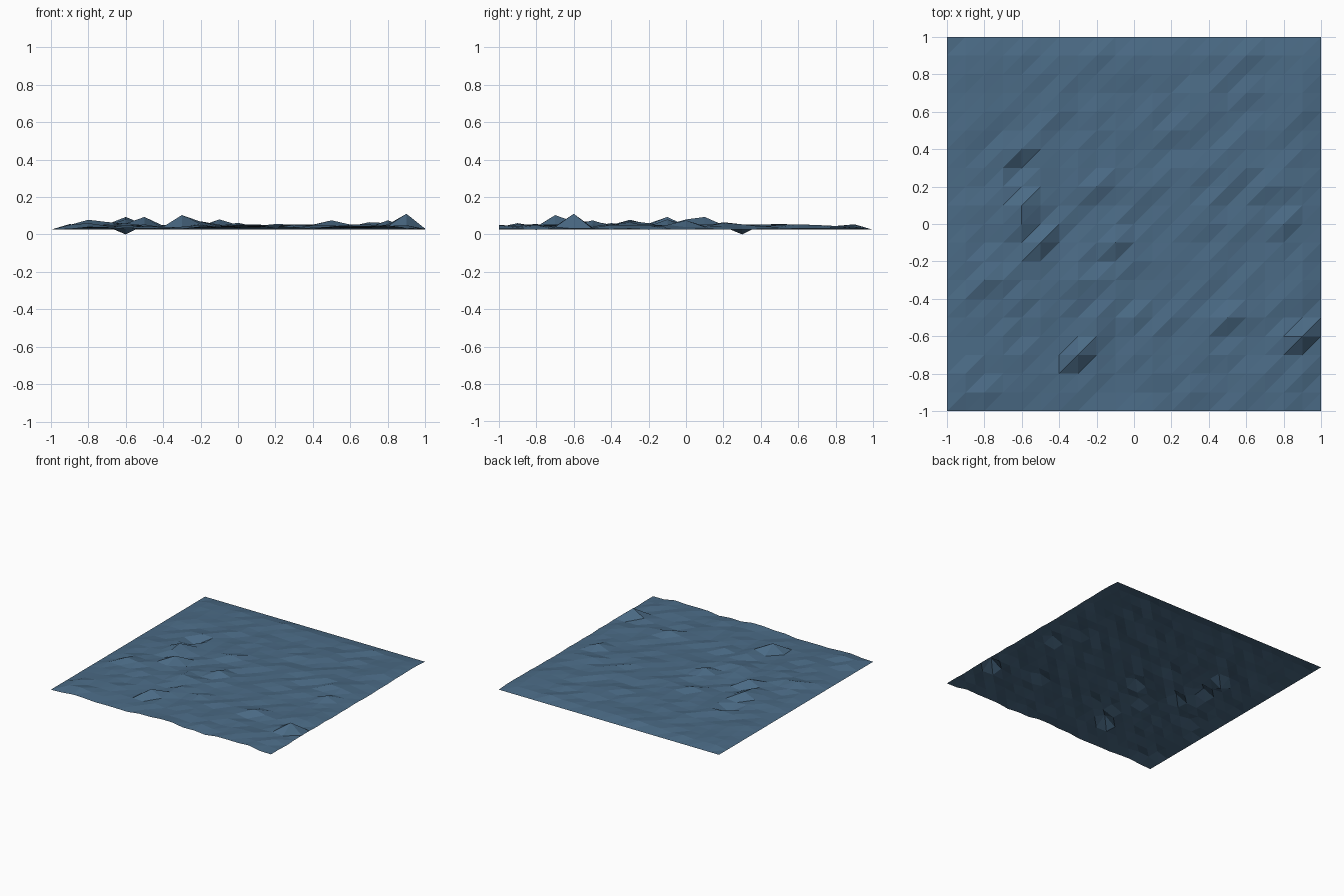
import bpy, bmesh, random

random.seed(7)
N = 20
BASE = 0.025

# upper outline seen from the front (by x) and from the right (by y)
front = [.025, .06, .078, .07, .093, .093, .075, .103, .075, .085, .065,
         .052, .055, .06, .07, .08, .07, .075, .085, .11, .045]
side = [.055, .065, .08, .10, .11, .09, .075, .075, .06, .095, .085,
        .095, .07, .06, .07, .055, .06, .05, .045, .055, .025]

# distinct crests and hollows: (column, row) -> height
spots = {(19, 4): .11, (7, 3): .103, (8, 4): .068, (8, 5): .07, (5, 9): .093,
         (4, 11): .093, (4, 10): .08, (4, 8): .058, (5, 8): .05, (2, 7): .078,
         (3, 7): .066, (4, 6): .06, (7, 8): .06, (7, 7): .072, (8, 7): .065,
         (6, 9): .03, (4, 13): .0, (5, 15): .055, (3, 12): .05,
         (12, 15): .055, (13, 15): .053, (17, 12): .065, (18, 12): .06,
         (11, 4): .05, (10, 5): .062, (9, 9): .08, (18, 10): .075,
         (15, 5): .075, (8, 12): .065, (2, 1): .06, (1, 2): .055}


def height(i, j):
    noise = random.uniform(-0.009, 0.011)
    if i == 0 or j == N:                      # flat left and back borders
        return BASE
    if (i, j) in spots:
        return spots[i, j]
    if i == N:                                # gently uneven right border
        return 0.03 + 0.6 * noise
    if j == 0:                                # wavy front border
        return (0.044 if 8 <= i <= 11 or 15 <= i <= 18 else 0.034) + 0.7 * noise
    return min(0.043 + noise, front[i], side[j])


# water sheet: one open grid, every cell split along the same diagonal
bm = bmesh.new()
v = [[bm.verts.new((-1 + 2 * i / N, -1 + 2 * j / N, height(i, j)))
      for j in range(N + 1)] for i in range(N + 1)]
for i in range(N):
    for j in range(N):
        bm.faces.new((v[i][j], v[i + 1][j], v[i + 1][j + 1]))
        bm.faces.new((v[i][j], v[i + 1][j + 1], v[i][j + 1]))
mesh = bpy.data.meshes.new("water_surface")
bm.to_mesh(mesh)
bm.free()

mat = bpy.data.materials.new("water blue")
mat.diffuse_color = (0.069, 0.145, 0.235, 1)
mesh.materials.append(mat)
bpy.context.collection.objects.link(bpy.data.objects.new("water_surface", mesh))
